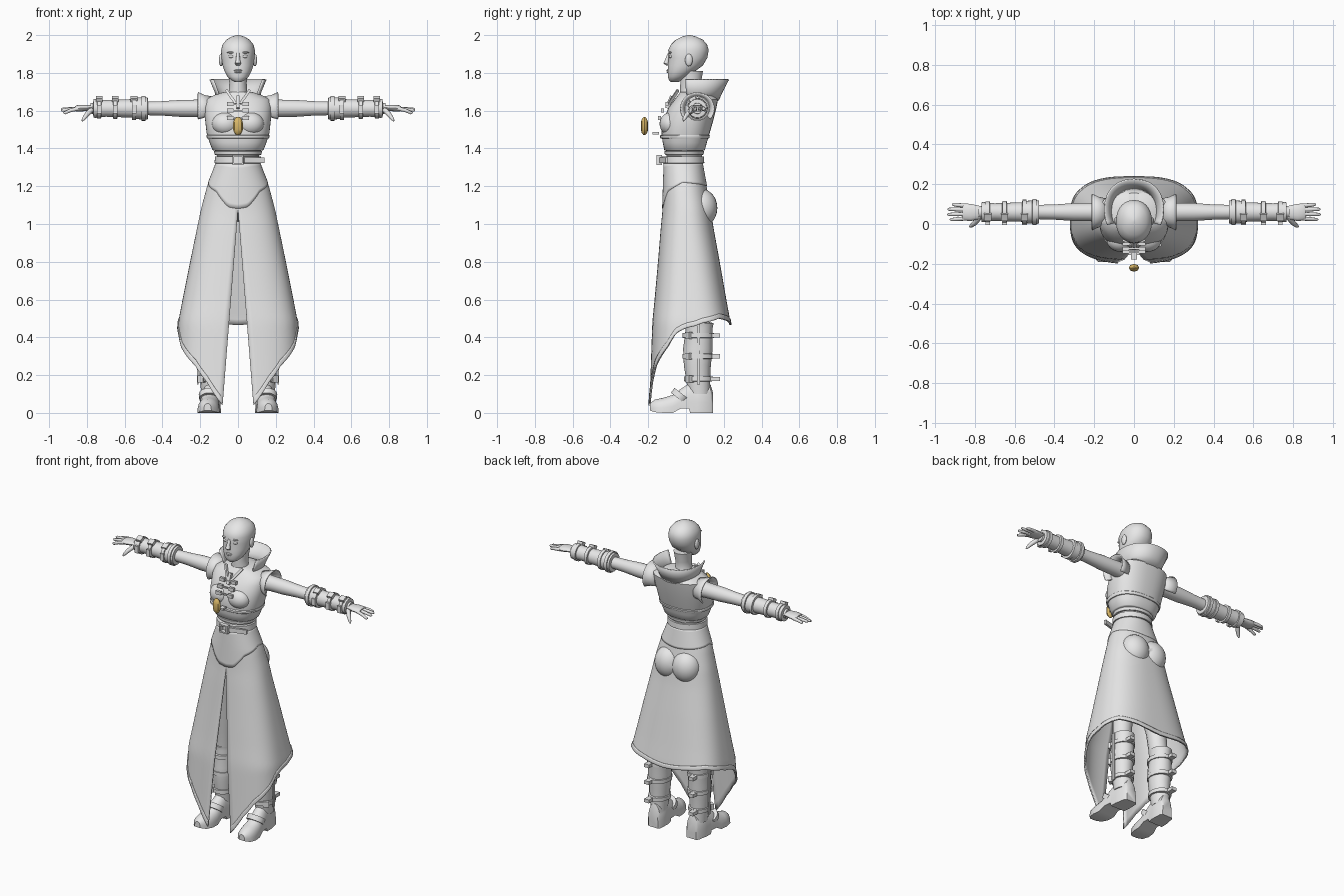
import bpy, bmesh, math
from mathutils import Vector, Matrix, Euler

old = bpy.data.objects.get("Cube")
if old:
    bpy.data.objects.remove(old, do_unlink=True)


def material(name, colour):
    mat = bpy.data.materials.new(name)
    mat.use_nodes = True
    mat.diffuse_color = colour
    mat.node_tree.nodes["Principled BSDF"].inputs["Base Color"].default_value = colour
    return mat


GREY = material("plain_grey", (0.8, 0.8, 0.8, 1))
GOLD = material("gold", (0.7, 0.48, 0.14, 1))
made = []


def finish(name, bm, mirror=False, thick=0, mat=GREY):
    bmesh.ops.remove_doubles(bm, verts=bm.verts, dist=0.0002)
    bmesh.ops.recalc_face_normals(bm, faces=bm.faces)
    mesh = bpy.data.meshes.new(name)
    bm.to_mesh(mesh)
    bm.free()
    mesh.materials.append(mat)
    obj = bpy.data.objects.new(name, mesh)
    bpy.context.collection.objects.link(obj)
    if thick:
        mod = obj.modifiers.new("thickness", 'SOLIDIFY')
        mod.thickness, mod.offset = thick, 0
    if mirror:
        obj.modifiers.new("mirror", 'MIRROR')
    made.append(obj)
    return obj


def loft(name, rows, closed=True, caps=True, **opts):
    bm = bmesh.new()
    rings = [[bm.verts.new(p) for p in row] for row in rows]
    n = len(rows[0])
    for a, b in zip(rings, rings[1:]):
        for i in range(n if closed else n - 1):
            j = (i + 1) % n
            bm.faces.new((a[i], a[j], b[j], b[i]))
    if caps:
        bm.faces.new(rings[0])
        bm.faces.new(rings[-1])
    return finish(name, bm, **opts)


def oval_point(angle, z, hx, front, back, power):
    def bend(v):
        return math.copysign(abs(v) ** (2 / power), v)
    mid, ry = (front + back) / 2, (back - front) / 2
    return (hx * bend(math.sin(angle)), mid - ry * bend(math.cos(angle)), z)


def body(name, sections, power=2, n=48, **opts):
    rows = [[oval_point(math.tau * i / n, *s, power) for i in range(n)] for s in sections]
    return loft(name, rows, **opts)


def tube(name, path, flat=1, n=16, **opts):
    """Rings (x, y, z, radius) around a straight overall direction."""
    d = (Vector(path[-1][:3]) - Vector(path[0][:3])).normalized()
    ref = Vector((0, 1, 0)) if abs(d.z) > 0.9 else Vector((0, 0, 1))
    side = d.cross(ref).normalized()
    up = side.cross(d)
    turns = [math.tau * i / n for i in range(n)]
    rows = [[Vector(p[:3]) + p[3] * (side * math.cos(t) + up * flat * math.sin(t))
             for t in turns] for p in path]
    return loft(name, rows, **opts)


def box(name, centre, size, rot=(0, 0, 0), **opts):
    bm = bmesh.new()
    m = Matrix.LocRotScale(Vector(centre), Euler(rot), Vector(size))
    bmesh.ops.create_cube(bm, size=1, matrix=m)
    return finish(name, bm, **opts)


def ball(name, centre, radii, **opts):
    bm = bmesh.new()
    m = Matrix.LocRotScale(Vector(centre), None, Vector(radii))
    bmesh.ops.create_uvsphere(bm, u_segments=24, v_segments=14, radius=1, matrix=m)
    return finish(name, bm, **opts)


def lookup(table, x):
    table = sorted(table)
    x = min(max(x, table[0][0]), table[-1][0])
    for a, b in zip(table, table[1:]):
        if x <= b[0]:
            f = (x - a[0]) / (b[0] - a[0])
            return [p + (q - p) * f for p, q in zip(a[1:], b[1:])]


# Head and face
body("head", [(1.752, .018, -.08, -.04), (1.762, .036, -.09, -.02), (1.78, .056, -.096, .01),
              (1.81, .072, -.097, .05), (1.84, .082, -.096, .09), (1.88, .088, -.092, .113),
              (1.92, .09, -.094, .12), (1.95, .082, -.08, .112), (1.975, .062, -.055, .09),
              (1.992, .034, -.02, .055), (2, .006, .01, .025)], power=2.15)
body("neck", [(1.65, .07, -.03, .1), (1.7, .048, -.032, .075), (1.75, .046, -.03, .08),
              (1.81, .055, -.03, .09)])
tube("nose", [(0, -.088, 1.905, .008), (0, -.1, 1.87, .011), (0, -.105, 1.85, .016),
              (0, -.095, 1.838, .01)], n=10)
ball("eye", (.034, -.079, 1.887), (.017, .012, .009), mirror=True)
ball("brow", (.036, -.083, 1.908), (.022, .01, .005), mirror=True)
ball("upper_lip", (0, -.094, 1.813), (.022, .01, .005))
ball("lower_lip", (0, -.093, 1.804), (.018, .01, .006))
ball("ear", (.09, .015, 1.868), (.011, .02, .033), mirror=True)

# Standing collar, open at the front
rows = []
for z, rx, front, back in ((1.655, .108, -.04, .17), (1.7, .12, -.06, .19), (1.765, .147, -.08, .224)):
    rows.append([oval_point(math.radians(62 + 236 * i / 36), z, rx, front, back, 2.2)
                 for i in range(37)])
loft("collar", rows, closed=False, caps=False, thick=.008)
box("lapel", (.036, -.066, 1.672), (.014, .014, .1), (-.5, .6, 0), mirror=True)
box("neck_clasp", (0, -.088, 1.645), (.018, .02, .07), (-.4, 0, 0))

# Vest and bust
body("vest", [(1.388, .13, -.11, .095), (1.392, .135, -.115, .1), (1.43, .15, -.123, .11),
              (1.48, .166, -.13, .125), (1.55, .174, -.122, .145), (1.62, .18, -.09, .162),
              (1.66, .172, -.06, .17), (1.685, .12, -.04, .155), (1.7, .07, -.03, .1)], power=2.4)
ball("bust", (.066, -.08, 1.53), (.072, .06, .062), mirror=True)
body("vest_band", [(1.452, .163, -.132, .122), (1.456, .165, -.138, .124),
                   (1.468, .167, -.138, .126), (1.472, .165, -.13, .122)], power=2.4)
rows = []
for x, r in ((.14, .062), (.175, .068), (.212, .084)):
    rows.append([(x, .06 + 1.05 * r * math.cos(t), 1.61 + r * math.sin(t))
                 for t in [math.radians(-40 + 10 * i) for i in range(27)]])
loft("shoulder_flare", rows, closed=False, caps=False, thick=.008, mirror=True)

# Front clasps
for z, y in ((1.635, -.1), (1.6, -.124), (1.562, -.14)):
    box("clasp_plate", (.042, y, z), (.034, .016, .022), mirror=True)
    box("clasp_bar", (0, y, z), (.06, .01, .008))
box("centre_clip", (0, -.16, 1.48), (.03, .035, .012))

# Floating pendant
tube("pendant", [(0, -.22, 1.47, .006), (0, -.22, 1.482, .019), (0, -.22, 1.5, .026),
                 (0, -.22, 1.535, .026), (0, -.22, 1.554, .019), (0, -.22, 1.567, .006)],
     flat=.75, n=8, mat=GOLD)

# Waist and belt
body("waist", [(1.29, .12, -.11, .085), (1.36, .112, -.104, .085), (1.395, .125, -.105, .09)])
body("waist_wrap", [(1.365, .11, -.1, .08), (1.367, .123, -.112, .093),
                    (1.385, .127, -.114, .096), (1.388, .11, -.1, .08)])
body("belt", [(1.32, .11, -.1, .08), (1.322, .124, -.128, .097),
              (1.357, .122, -.126, .095), (1.359, .11, -.1, .08)])
for x in (-.025, .025):
    box("buckle_side", (x, -.142, 1.34), (.01, .028, .05))
for z in (1.318, 1.362):
    box("buckle_rail", (0, -.142, z), (.06, .028, .009))
box("belt_tail", (.085, -.118, 1.338), (.11, .014, .028), (0, 0, .28))

# Long split skirt
SECTIONS = [(1.32, .113, -.112, .083, 2.1), (1.2, .16, -.116, .105, 2.2),
            (1.08, .192, -.12, .128, 2.3), (.98, .213, -.13, .142, 2.4),
            (.8, .25, -.145, .175, 2.6), (.6, .29, -.163, .21, 2.8),
            (.48, .313, -.175, .232, 3), (.2, .328, -.185, .25, 3), (0, .33, -.194, .25, 3)]


def cloth(name, hem, start=0, puff=0, n=96, steps=28):
    rows = []
    for k in range(steps + 1):
        v = start + (1 - start) * k / steps
        row = []
        for i in range(n + 1):
            u = i / n
            bottom = lookup(hem, 180 - abs(8 + 344 * u - 180))[0]
            z = 1.32 + (bottom - 1.32) * v
            hx, front, back, power = lookup(SECTIONS, z)
            slit = max(0, .085 * (1 - z / 1.07))
            s = math.asin((slit / hx) ** (power / 2))
            angle = s + u * (math.tau - 2 * s)
            row.append(oval_point(angle, z, hx + puff, front - puff, back + puff, power))
        rows.append(row)
    return loft(name, rows, closed=False, caps=False, thick=.007)


HEM = [(0, .03), (8, .04), (22, .16), (37, .25), (65, .35), (78, .42), (100, .475),
       (130, .5), (160, .485), (180, .465)]
cloth("skirt", HEM)
cloth("skirt_hem", HEM, start=.97, puff=.004, steps=3)
cloth("hip_panel", [(0, 1.075), (20, 1.09), (45, 1.17), (90, 1.22), (180, 1.2)], puff=.003, steps=10)
ball("seat", (.064, .083, 1.085), (.09, .083, .1), mirror=True)

# Legs and boots
tube("leg", [(.145, .06, .42, .055), (.13, .05, .6, .06), (.1, .02, .85, .075),
             (.09, 0, 1.1, .085)], mirror=True)
tube("boot_shaft", [(.145, .07, .1, .05), (.145, .065, .17, .055), (.145, .06, .25, .062),
                    (.145, .063, .34, .068), (.145, .07, .45, .062), (.145, .07, .475, .066),
                    (.145, .07, .48, .05)], flat=1.15, mirror=True)
rows = []
for y, half, low, high in ((.142, .035, 0, .11), (.13, .045, 0, .15), (.06, .053, 0, .165),
                           (.022, .05, 0, .16), (.015, .05, .022, .155), (-.03, .051, .022, .125),
                           (-.07, .056, 0, .095), (-.12, .058, 0, .08), (-.165, .046, .004, .07),
                           (-.19, .02, .012, .05)):
    xc = .148 - y * .07
    rows.append([(xc + half * math.cos(t), y, low + (high - low) * max(0, math.sin(t)) ** .7)
                 for t in [math.pi * i / 14 for i in range(15)]])
loft("boot_foot", rows, mirror=True)
tube("instep_strap", [(.15, -.04, .075, .056), (.15, -.02, .1, .058)], flat=.9, mirror=True)
for z in (.18, .3, .41):
    r = .07 if z > .2 else .064
    tube("boot_strap", [(.145, .065, z - .014, r - .01), (.145, .065, z - .012, r),
                        (.145, .065, z + .012, r), (.145, .065, z + .014, r - .01)],
         flat=1.2, mirror=True)
    box("strap_buckle", (.19, .02, z), (.035, .034, .036), (0, 0, .6), mirror=True)
    box("strap_tail", (.16, .155, z), (.034, .05, .022), mirror=True)
box("boot_side_strip", (.214, .065, .31), (.008, .016, .32), mirror=True)

# Arms, bracers and hands
ARM_Y, ARM_Z = .06, 1.612


def along_arm(name, profile, flat=1):
    return tube(name, [(x, ARM_Y, ARM_Z, r) for x, r in profile], flat=flat, n=24, mirror=True)


along_arm("arm", [(.13, .05), (.22, .046), (.3, .045), (.4, .038), (.48, .036), (.6, .042), (.78, .028)])
along_arm("bracer", [(.476, .036), (.478, .057), (.49, .06), (.555, .055), (.56, .049),
                     (.7, .044), (.755, .05), (.765, .049), (.767, .03)])
for x, r in ((.5, .066), (.55, .062), (.65, .056), (.735, .054)):
    along_arm("bracer_strap", [(x - .012, r - .01), (x - .01, r), (x + .01, r), (x + .012, r - .01)])
for x in (.55, .65, .735):
    box("bracer_buckle", (x, ARM_Y - .025, ARM_Z + .05), (.036, .036, .02), (.45, 0, 0), mirror=True)
    box("bracer_tail", (x, ARM_Y - .058, ARM_Z - .005), (.024, .014, .045), mirror=True)
tube("palm", [(.75, .06, 1.614, .028), (.78, .058, 1.616, .034), (.82, .058, 1.614, .043),
              (.85, .06, 1.612, .043), (.862, .06, 1.61, .036)], flat=.4, mirror=True)
for y, tip, drop in ((.022, .925, .022), (.048, .938, .008), (.074, .937, .002), (.098, .915, .006)):
    base = .06 + (y - .06) * .85
    tube("finger", [(.845, base, 1.611, .0105), (.885, (base + y) / 2, 1.611 - drop * .4, .01),
                    (tip - .008, y, 1.61 - drop, .008), (tip, y, 1.61 - drop, .003)],
         n=10, mirror=True)
tube("thumb", [(.775, .035, 1.605, .014), (.8, .005, 1.58, .013), (.818, -.01, 1.556, .009),
               (.825, -.014, 1.546, .004)], n=10, mirror=True)

# Shading
bpy.ops.object.select_all(action='DESELECT')
for obj in made:
    obj.select_set(True)
bpy.context.view_layer.objects.active = made[0]
bpy.ops.object.shade_smooth_by_angle(angle=math.radians(40))
